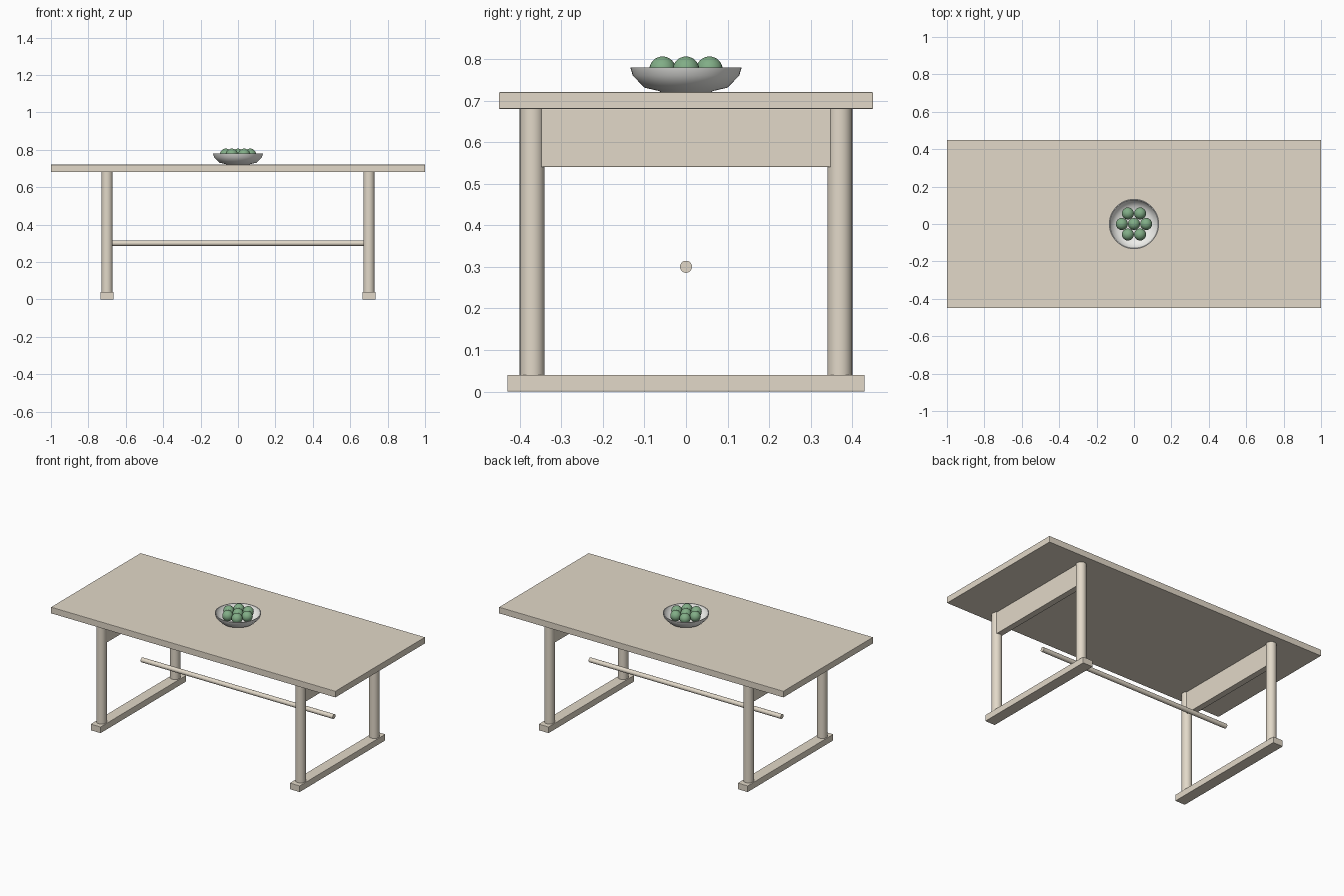
import bpy, bmesh, math
from mathutils import Matrix

if "Cube" in bpy.data.objects:
    bpy.data.objects.remove(bpy.data.objects["Cube"])


def material(name, rgb):
    m = bpy.data.materials.new(name)
    m.diffuse_color = (*rgb, 1)
    m.use_nodes = True
    m.node_tree.nodes["Principled BSDF"].inputs["Base Color"].default_value = m.diffuse_color
    return m


wood = material("pale_wood", (0.76, 0.69, 0.58))
glaze = material("white_glaze", (0.86, 0.86, 0.83))
green = material("green_skin", (0.22, 0.42, 0.24))


def finish(name, bm, mat, loc, smooth=False):
    mesh = bpy.data.meshes.new(name)
    bmesh.ops.recalc_face_normals(bm, faces=bm.faces)
    bm.to_mesh(mesh)
    bm.free()
    mesh.materials.append(mat)
    ob = bpy.data.objects.new(name, mesh)
    ob.location = loc
    bpy.context.collection.objects.link(ob)
    if smooth:
        bpy.ops.object.select_all(action='DESELECT')
        ob.select_set(True)
        bpy.context.view_layer.objects.active = ob
        bpy.ops.object.shade_smooth_by_angle(angle=math.radians(40))
    return ob


def box(name, size, loc):
    bm = bmesh.new()
    bmesh.ops.create_cube(bm, size=1, matrix=Matrix.Diagonal((*size, 1)))
    ob = finish(name, bm, wood, loc)
    bev = ob.modifiers.new("soft_edge", 'BEVEL')
    bev.width, bev.segments = 0.002, 2


def rod(name, r, length, loc, axis='Z'):
    bm = bmesh.new()
    turn = Matrix.Rotation(math.pi / 2, 4, 'Y') if axis == 'X' else Matrix()
    bmesh.ops.create_cone(bm, cap_ends=True, segments=32, radius1=r,
                          radius2=r, depth=length, matrix=turn)
    finish(name, bm, wood, loc, True)


def lathe(name, profile, mat, loc, steps=48):
    bm = bmesh.new()
    verts = [bm.verts.new((r, 0, z)) for r, z in profile]
    edges = [bm.edges.new(p) for p in zip(verts, verts[1:])]
    bmesh.ops.spin(bm, geom=verts + edges, cent=(0, 0, 0), axis=(0, 0, 1),
                   angle=math.tau, steps=steps)
    bmesh.ops.remove_doubles(bm, verts=bm.verts, dist=1e-5)
    finish(name, bm, mat, loc, True)


# Table top
box("table_top", (2, 0.9, 0.04), (0, 0, 0.70))

# End frames: foot, apron and two round legs each
for sx, side in ((-1, "left"), (1, "right")):
    x = 0.70 * sx
    box(f"{side}_foot", (0.07, 0.86, 0.04), (x, 0, 0.02))
    box(f"{side}_apron", (0.04, 0.70, 0.14), (x, 0, 0.61))
    for sy, end in ((-1, "front"), (1, "back")):
        rod(f"{end}_{side}_leg", 0.03, 0.64, (x, 0.37 * sy, 0.36))

# Stretcher bar
rod("stretcher", 0.0145, 1.35, (0, 0, 0.30), 'X')

# Bowl: outside from the base up, over the rim, down the inside
lathe("bowl", [(0, 0), (0.06, 0), (0.065, 0.003), (0.10, 0.011),
               (0.128, 0.040), (0.134, 0.060), (0.129, 0.060),
               (0.123, 0.042), (0.097, 0.017), (0.063, 0.010), (0, 0.010)],
      glaze, (0, 0, 0.72))

# Fruit: one in the middle, six around it
spots = [(0, 0)] + [(0.065 * math.cos(i * math.pi / 3),
                     0.065 * math.sin(i * math.pi / 3)) for i in range(6)]
for i, (x, y) in enumerate(spots):
    bm = bmesh.new()
    bmesh.ops.create_uvsphere(bm, u_segments=24, v_segments=16, radius=0.032)
    finish(f"fruit_{i + 1}", bm, green, (x, y, 0.774), True)
